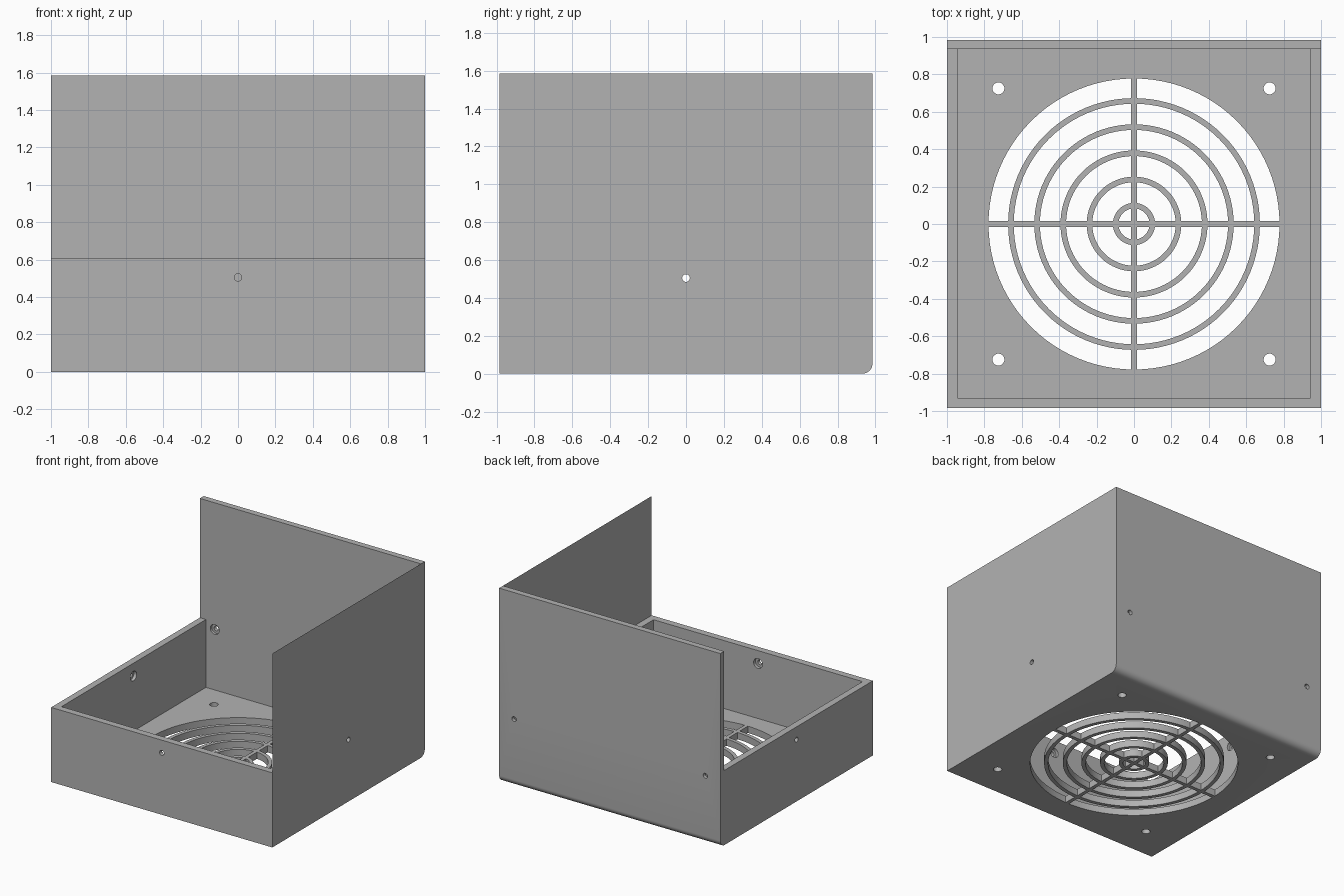
import bpy, bmesh, math
from mathutils import Matrix

if "Cube" in bpy.data.objects:
    bpy.data.objects.remove(bpy.data.objects["Cube"])

W, D, H, LOW, T = 1.0, 0.985, 1.585, 0.61, 0.055   # half width, half depth, heights, wall
BACK_IN = 0.935                                    # inner face of back wall
FILLET = 0.055

grey = bpy.data.materials.new("plain grey")
grey.diffuse_color = (0.45, 0.45, 0.45, 1)
grey.use_nodes = True
grey.node_tree.nodes["Principled BSDF"].inputs["Base Color"].default_value = grey.diffuse_color


def to_object(name, bm):
    bmesh.ops.recalc_face_normals(bm, faces=bm.faces)
    mesh = bpy.data.meshes.new(name)
    bm.to_mesh(mesh)
    bm.free()
    mesh.materials.append(grey)
    ob = bpy.data.objects.new(name, mesh)
    bpy.context.collection.objects.link(ob)
    return ob


def box(name, lo, hi):
    bm = bmesh.new()
    bmesh.ops.create_cube(bm, size=1)
    for v in bm.verts:
        v.co = [lo[i] if v.co[i] < 0 else hi[i] for i in range(3)]
    return to_object(name, bm)


def cylinder(name, centre, axis, radius, depth, segments=32):
    turn = {"X": Matrix.Rotation(math.pi / 2, 4, "Y"),
            "Y": Matrix.Rotation(math.pi / 2, 4, "X"),
            "Z": Matrix.Identity(4)}[axis]
    bm = bmesh.new()
    bmesh.ops.create_cone(bm, cap_ends=True, segments=segments, radius1=radius,
                          radius2=radius, depth=depth,
                          matrix=Matrix.Translation(centre) @ turn)
    return to_object(name, bm)


def cut(target, cutter):
    mod = target.modifiers.new("cut", "BOOLEAN")
    mod.operation, mod.solver, mod.object = "DIFFERENCE", "EXACT", cutter
    bpy.context.view_layer.objects.active = target
    bpy.ops.object.modifier_apply(modifier=mod.name)
    bpy.data.objects.remove(cutter, do_unlink=True)


# Housing: L-shaped side profile with a rounded lower back edge, extruded across x
profile = [(-D, 0)]
for i in range(9):
    a = -math.pi / 2 + i * math.pi / 16
    profile.append((D - FILLET + FILLET * math.cos(a), FILLET + FILLET * math.sin(a)))
profile += [(D, H), (BACK_IN, H), (BACK_IN, LOW), (-D, LOW)]
bm = bmesh.new()
side = bm.faces.new([bm.verts.new((-W, y, z)) for y, z in profile])
new = bmesh.ops.extrude_face_region(bm, geom=[side])["geom"]
bmesh.ops.translate(bm, vec=(2 * W, 0, 0),
                    verts=[g for g in new if isinstance(g, bmesh.types.BMVert)])
housing = to_object("fan_housing", bm)

# Hollow interior of the tray
cut(housing, box("interior", (-W + T, -D + T, T), (W - T, BACK_IN, LOW + 0.2)))

# Grille openings: concentric gaps interrupted by a cross of two bars
rings = [0.673, 0.533, 0.393, 0.253, 0.113]
outer = [0.778] + [r - 0.03 for r in rings]
bm = bmesh.new()
N = 96
for r_out, r_in in zip(outer, rings + [0]):
    loops = []
    for r, z in ((r_out, -0.1), (r_out, 0.15), (r_in, 0.15), (r_in, -0.1)):
        if r > 0:
            loops.append([bm.verts.new((r * math.cos(2 * math.pi * k / N),
                                        r * math.sin(2 * math.pi * k / N), z))
                          for k in range(N)])
    if r_in == 0:
        for loop in loops:
            bm.faces.new(loop)
    count = len(loops) if r_in > 0 else 1
    for j in range(count):
        a, b = loops[j], loops[(j + 1) % len(loops)]
        for k in range(N):
            m = (k + 1) % N
            bm.faces.new((a[k], a[m], b[m], b[k]))
gaps = to_object("grille_gaps", bm)
cut(gaps, box("bar_x", (-1, -0.015, -0.2), (1, 0.015, 0.3)))
cut(gaps, box("bar_y", (-0.015, -1, -0.2), (0.015, 1, 0.3)))
cut(housing, gaps)

# Fan mounting holes in the floor
for sx in (-1, 1):
    for sy in (-1, 1):
        cut(housing, cylinder("mount_hole", (sx * 0.725, sy * 0.725, 0), "Z", 0.032, 0.3))

# Wall screw holes, each with a wider recess on the inside
screws = [("X", -1, (-W, 0, 0.505)), ("X", 1, (W, 0, 0.505)), ("Y", -1, (0, -D, 0.505)),
          ("Y", 1, (-0.865, D, 0.55)), ("Y", 1, (0.865, D, 0.55))]
for axis, sign, pos in screws:
    i = "XY".index(axis)
    cut(housing, cylinder("screw_hole", pos, axis, 0.02, 0.3))
    inner = list(pos)
    inner[i] -= sign * (0.03 + 0.05)
    cut(housing, cylinder("screw_recess", inner, axis, 0.04, 0.1))

# Paper-thin upper side panel above the right wall
bm = bmesh.new()
bm.faces.new([bm.verts.new((W, y, z)) for y, z in
              ((-D, LOW), (BACK_IN, LOW), (BACK_IN, H), (-D, H))])
panel = to_object("right_side_panel", bm)
if panel.data.polygons[0].normal.x < 0:
    panel.data.flip_normals()

# Smooth the curved walls, keep the corners sharp
bpy.ops.object.select_all(action="DESELECT")
housing.select_set(True)
bpy.context.view_layer.objects.active = housing
bpy.ops.object.shade_smooth_by_angle(angle=math.radians(30))
